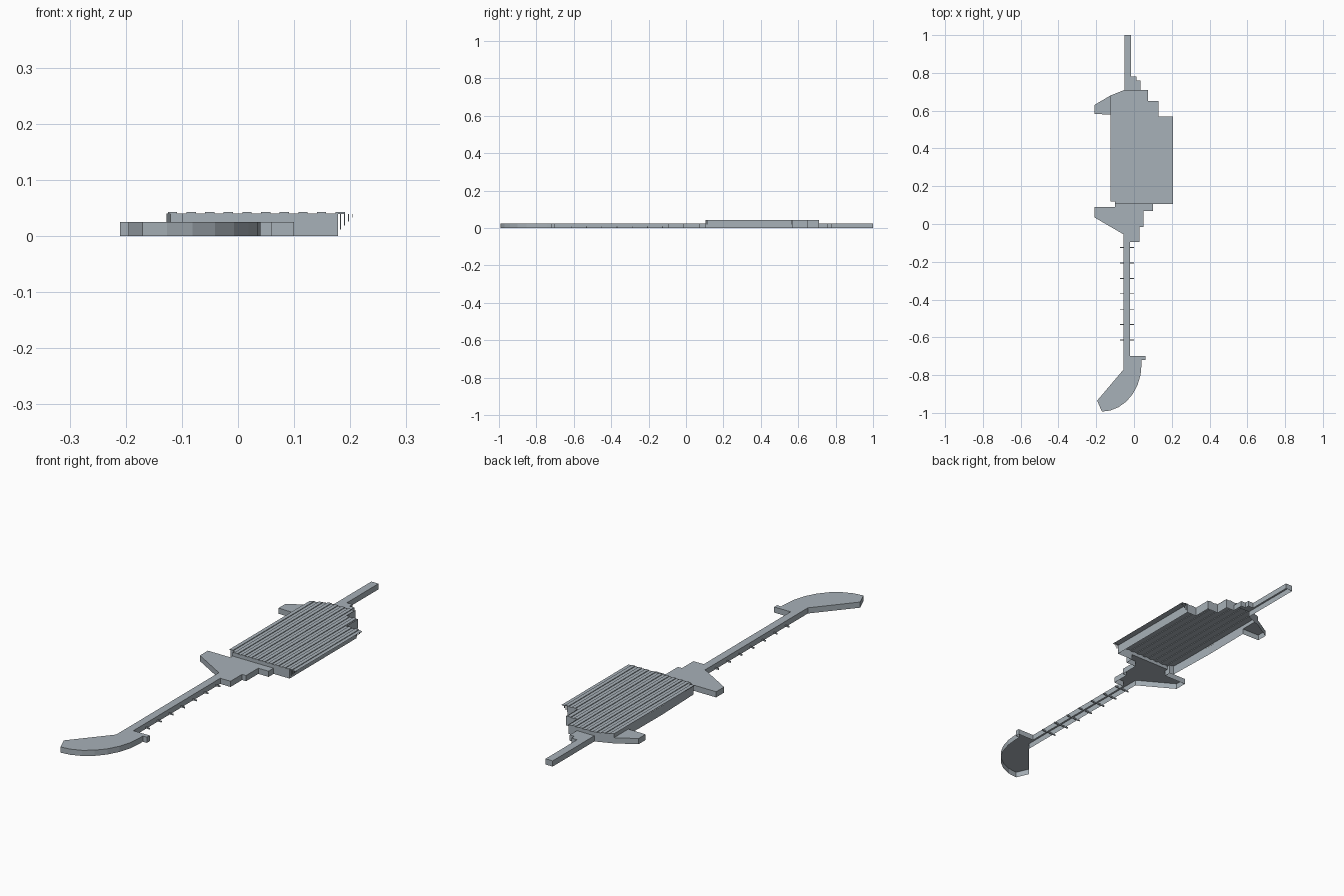
import bpy, bmesh, math

cube = bpy.data.objects.get("Cube")
if cube:
    bpy.data.objects.remove(cube, do_unlink=True)

grey = bpy.data.materials.new("blue_grey")
grey.use_nodes = True
colour = (0.39, 0.44, 0.48, 1)
grey.diffuse_color = colour
grey.node_tree.nodes["Principled BSDF"].inputs["Base Color"].default_value = colour

DECK, EAVE, RIDGE = 0.025, 0.0395, 0.0425


def finish(name, bm):
    mesh = bpy.data.meshes.new(name)
    bm.to_mesh(mesh)
    bm.free()
    mesh.materials.append(grey)
    obj = bpy.data.objects.new(name, mesh)
    bpy.context.collection.objects.link(obj)
    return obj


def quad(bm, *corners):
    bm.faces.new([bm.verts.new(c) for c in corners])


def shell(name, outline, top, lid=True, bottoms={}):
    """Open-bottomed tray from a counter-clockwise outline; bottoms sets wall feet per edge."""
    bm = bmesh.new()
    if lid:
        bm.faces.new([bm.verts.new((x, y, top)) for x, y in outline])
    for i, a in enumerate(outline):
        b = outline[(i + 1) % len(outline)]
        foot = bottoms.get(i, 0)
        if foot < top:
            quad(bm, (*a, foot), (*b, foot), (*b, top), (*a, top))
    bmesh.ops.remove_doubles(bm, verts=bm.verts, dist=1e-5)
    return finish(name, bm)


def boxes(name, specs):
    """Several axis-aligned boxes, each given by its low and high corner."""
    bm = bmesh.new()
    for lo, hi in specs:
        made = bmesh.ops.create_cube(bm, size=1)["verts"]
        for v in made:
            for k in range(3):
                v.co[k] = hi[k] if v.co[k] > 0 else lo[k]
    return finish(name, bm)


# Front deck, long walkway and curved end in one outline
curve = [(-0.195, -0.935), (-0.17, -0.993)]
curve += [(-0.17 + 0.21 * math.sin(t), -0.743 - 0.25 * math.cos(t))
          for t in [math.radians(a) for a in range(12, 91, 13)]]
front = curve + [
    (0.04, -0.72), (0.06, -0.72), (0.06, -0.7), (-0.02, -0.7),
    (-0.02, -0.095), (0.03, -0.095), (0.03, -0.015), (0.05, -0.015),
    (0.05, 0.07), (0.1, 0.07), (0.1, 0.105), (-0.1, 0.105),
    (-0.1, 0.09), (-0.21, 0.09), (-0.21, 0.035), (-0.055, -0.055), (-0.055, -0.77)]
shell("front_walkway", front, DECK, bottoms={front.index((0.1, 0.105)): DECK})

# Rear deck with straight walkway
rear = [(-0.05, 0.71), (0.035, 0.71), (0.035, 0.76), (0.012, 0.76), (0.012, 0.78),
        (-0.015, 0.78), (-0.015, 1.0), (-0.05, 1.0)]
shell("rear_walkway", rear, DECK, bottoms={0: DECK})

# Low wing on the side of the hall
wing = [(-0.125, 0.58), (-0.125, 0.68), (-0.21, 0.63), (-0.21, 0.582)]
shell("side_wing", wing, DECK, bottoms={0: DECK})

# Hall walls, standing on the decks where they meet
hall = [(-0.12, 0.12), (-0.1, 0.12), (-0.1, 0.105), (0.1, 0.105), (0.178, 0.105),
        (0.178, 0.57), (0.13, 0.57), (0.13, 0.65), (0.075, 0.65), (0.075, 0.71),
        (0.035, 0.71), (-0.05, 0.71), (-0.125, 0.68), (-0.125, 0.58), (-0.127, 0.35)]
shell("hall_walls", hall, EAVE + 0.001, lid=False,
      bottoms={2: DECK, 10: DECK, 12: DECK})


# Ribbed roof: square ribs along the length, cut to the stepped rear edge
def rear_edge(x, mid):
    if mid < -0.05:
        return 0.68 + (x + 0.125) * 0.4
    return 0.71 if mid < 0.075 else 0.65 if mid < 0.13 else 0.57


def front_edge(mid):
    return 0.12 if mid < -0.1 else 0.105


LEFT, RIGHT, COUNT = -0.125, 0.207, 20
ribs = [LEFT + (RIGHT - LEFT) * i / COUNT for i in range(COUNT + 1)]
cuts = sorted(set(ribs + [-0.1, -0.05, 0.075, 0.13]))
bm = bmesh.new()
for a, b in zip(cuts, cuts[1:]):
    mid = (a + b) / 2
    slot = int((mid - LEFT) / (RIGHT - LEFT) * COUNT)
    z = RIDGE if slot % 2 == 0 else EAVE
    y = front_edge(mid)
    ya, yb = rear_edge(a, mid), rear_edge(b, mid)
    quad(bm, (a, y, z), (b, y, z), (b, yb, z), (a, ya, z))
    if z == RIDGE:
        # closing strips at both ends, and rib sides
        quad(bm, (a, y, EAVE), (b, y, EAVE), (b, y, z), (a, y, z))
        quad(bm, (b, yb, EAVE), (a, ya, EAVE), (a, ya, z), (b, yb, z))
        if a in ribs:
            quad(bm, (a, ya, EAVE), (a, y, EAVE), (a, y, z), (a, ya, z))
        if b in ribs:
            quad(bm, (b, y, EAVE), (b, yb, EAVE), (b, yb, z), (b, y, z))
finish("ribbed_roof", bm)

# Hanging struts under the two ends of the roof overhang
struts = []
for y in (0.112, 0.565):
    for i in range(4):
        x = 0.182 + 0.007 * i
        struts.append(((x, y - 0.002, 0.012 + 0.007 * i), (x + 0.0015, y + 0.002, EAVE)))
boxes("overhang_struts", struts)

# Thin cross bars below the walkway
boxes("walkway_cross_bars",
      [((-0.073, y - 0.002, 0.003), (0.0, y + 0.002, 0.009))
       for y in [-0.125 - 0.0815 * i for i in range(7)]])
